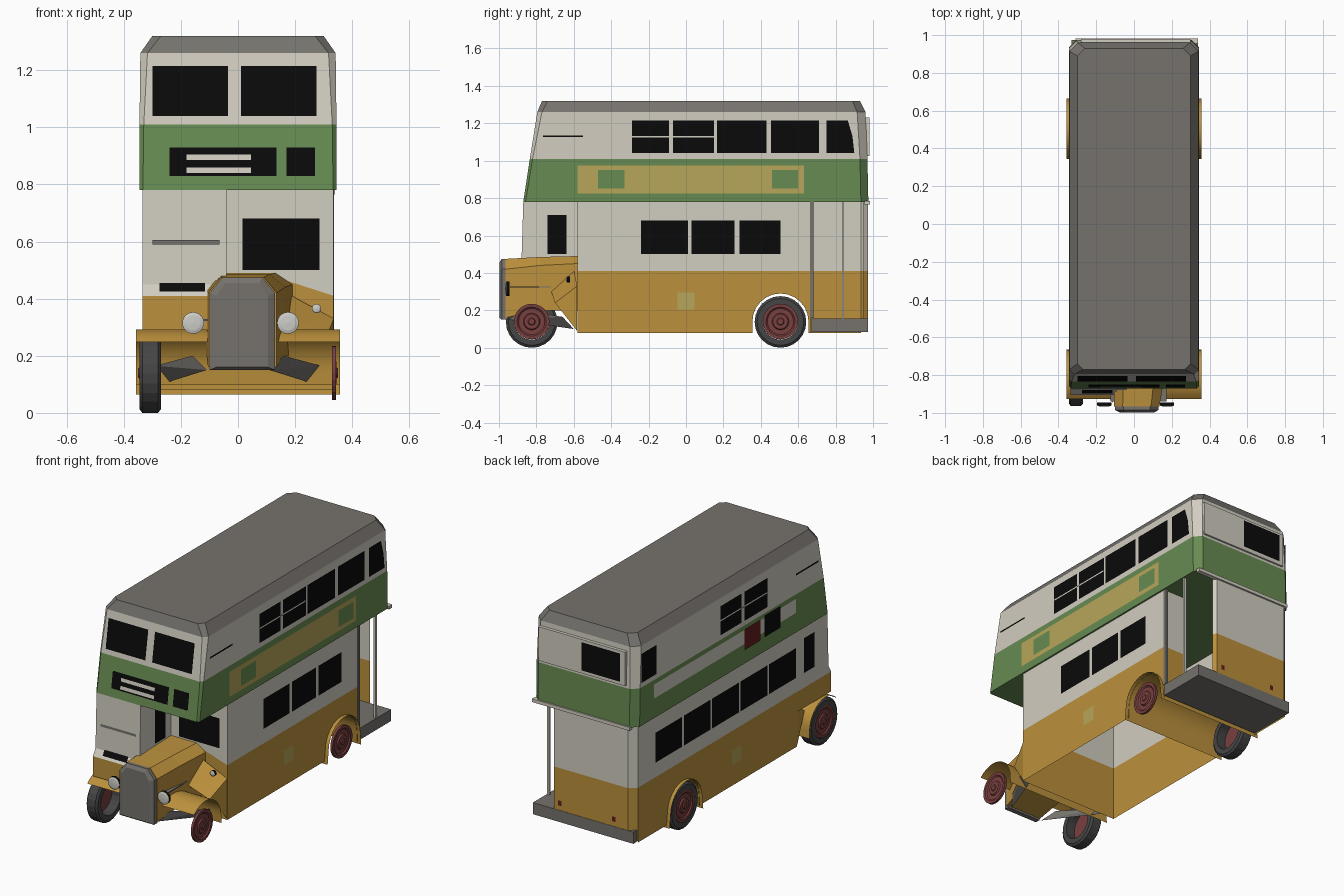
import bpy, bmesh, math
from mathutils import Vector

if "Cube" in bpy.data.objects:
    bpy.data.objects.remove(bpy.data.objects["Cube"])


def material(name, r, g, b):
    m = bpy.data.materials.new(name)
    m.use_nodes = True
    m.diffuse_color = (r, g, b, 1)
    m.node_tree.nodes["Principled BSDF"].inputs["Base Color"].default_value = (r, g, b, 1)
    return m


CREAM = material("cream", .64, .61, .53)
ORANGE = material("ochre", .50, .28, .045)
GREEN = material("green", .135, .26, .085)
GREY = material("roof grey", .18, .17, .155)
TAN = material("tan", .47, .38, .10)
TYRE = material("rubber", .06, .06, .06)
MAROON = material("maroon", .19, .05, .05)
BLACK = material("window black", .003, .003, .003)
RED = material("red", .13, .01, .012)
LAMP = material("lamp glass", .60, .60, .57)


def build(name, verts, faces, mats, rule=None, smooth=False):
    bm = bmesh.new()
    vs = [bm.verts.new(v) for v in verts]
    for f in faces:
        bm.faces.new([vs[i] for i in f])
    bmesh.ops.recalc_face_normals(bm, faces=bm.faces)
    for f in bm.faces:
        f.smooth = smooth
        if rule:
            f.material_index = rule(f.calc_center_median(), f.normal)
    me = bpy.data.meshes.new(name)
    bm.to_mesh(me)
    bm.free()
    for m in mats:
        me.materials.append(m)
    ob = bpy.data.objects.new(name, me)
    bpy.context.collection.objects.link(ob)
    return ob


def panel(name, pts, mat):
    return build(name, pts, [range(len(pts))], [mat])


def loft(name, rings, mats, rule=None, caps=True, closed=True, smooth=False):
    n = len(rings[0])
    verts = [p for r in rings for p in r]
    faces = [(k*n + i, k*n + (i+1) % n, (k+1)*n + (i+1) % n, (k+1)*n + i)
             for k in range(len(rings) - 1) for i in range(n if closed else n - 1)]
    if caps:
        faces += [tuple(range(n)), tuple(range((len(rings)-1)*n, len(rings)*n))]
    return build(name, verts, faces, mats, rule, smooth)


def box(name, x0, x1, y0, y1, z0, z1, mat):
    ring = lambda z: [(x0, y0, z), (x1, y0, z), (x1, y1, z), (x0, y1, z)]
    return loft(name, [ring(z0), ring(z1)], [mat])


def side(name, x, y0, y1, z0, z1, mat):
    return panel(name, [(x, y0, z0), (x, y1, z0), (x, y1, z1), (x, y0, z1)], mat)


def across(name, x0, x1, z0, z1, yf, mat):
    return panel(name, [(x0, yf(z0), z0), (x1, yf(z0), z0), (x1, yf(z1), z1), (x0, yf(z1), z1)], mat)


def arc(cy, cz, r, a0, a1, n=12):
    angles = [math.radians(a0 + (a1 - a0)*i/n) for i in range(n + 1)]
    return [(cy + r*math.cos(a), cz + r*math.sin(a)) for a in angles]


# Upper deck with roof
def deck_ring(z, front, back, half, cf, cb):
    right = [(half - cf, front, z), (half, front + cf, z), (half, back - cb, z), (half - cb, back, z)]
    return right + [(-x, y, z) for x, y, z in reversed(right)]


loft("upper_deck", [deck_ring(.78, -.87, .975, .345, .012, .04), deck_ring(1.01, -.835, .97, .345, .015, .04),
                    deck_ring(1.26, -.795, .96, .342, .025, .045), deck_ring(1.32, -.77, .93, .30, .03, .04)],
     [GREEN, CREAM, GREY], lambda c, n: 0 if c.z < 1.0 else 1 if c.z < 1.25 else 2)

# Lower deck walls, with rear wheel arches cut from the sides
W = .335
ARCH = [(.655, .08)] + arc(.505, .14, .15, 0, 180) + [(.355, .08)]
for s, end in ((1, .668), (-1, .935)):
    x = s * W
    tag = "left" if s > 0 else "right"
    outline = [(-.58, .08), (-.58, .41), (end, .41), (end, .08)] + ARCH
    panel(tag + "_lower_side", [(x, y, z) for y, z in outline], ORANGE)
    side(tag + "_middle_side", x, -.58, end, .41, .78, CREAM)
back_path = [(-W, .935), (-.295, .972), (.2, .972), (.215, .95)]
loft("rear_wall", [[(x, y, z) for x, y in back_path] for z in (.09, .41, .78)],
     [ORANGE, CREAM], lambda c, n: int(c.z > .41), False, False)
panel("front_bulkhead_lower", [(-W, -.58, .08), (W, -.58, .08), (W, -.58, .41), (.18, -.58, .46), (-W, -.58, .46)], ORANGE)
panel("front_bulkhead_upper", [(-W, -.58, .46), (.18, -.58, .46), (W, -.58, .41), (W, -.58, .78), (-W, -.58, .78)], CREAM)
across("platform_bulkhead_lower", .19, W, .16, .41, lambda z: .668, ORANGE)
across("platform_bulkhead_upper", .19, W, .41, .78, lambda z: .668, CREAM)
box("platform_bulkhead_edge", .32, .337, .663, .682, .16, .78, GREY)
box("platform", -.33, .34, .672, .974, .085, .155, GREY)
box("platform_pole", .322, .336, .833, .845, .155, .78, CREAM)
box("rear_lip", -.31, .34, .955, .983, .765, .785, CREAM)

# Wheel arches running across the chassis
def fender(name, path):
    loft(name, [[(x, y, z) for y, z in path] for x in (-.357, .357)], [ORANGE], None, False, False, True)


fender("rear_wheel_arch", [(.665, .065)] + arc(.505, .14, .152, 0, 180) + [(.345, .065)])
fender("front_wheel_arch", [(-.665, .10)] + arc(-.82, .14, .152, 0, 135))

# Driver's cab
CAB = [(-.58, .29), (-.905, .29), (-.905, .41), (-.88, .45), (-.87, .78), (-.58, .78), (-.58, .41)]
cab_y = lambda z: -.884 + (z - .45)*.03
rings = []
for x in (-W, -.04):
    rings.append([(x, y, z) for y, z in CAB])
cab = loft("cab", rings, [CREAM, ORANGE], lambda c, n: int(c.z < .41))
for x, out in ((-W, -.003), (-.04, .003)):
    side("cab_side_window", x + out, -.74, -.64, .5, .71, BLACK)
    side("cab_lower_side", x + out/2, -.903, -.58, .29, .41, ORANGE)
across("cab_grey_bar", -.30, -.065, .59, .605, lambda z: cab_y(z) - .002, GREY)
across("cab_vent", -.275, -.115, .425, .455, lambda z: -.907 + max(0, z - .41)*.6, BLACK)

# Bonnet, radiator and the wings beside them
def hood(y, l, r, lt, rt, low, shoulder, top):
    return [(l, y, low), (r, y, low), (r, y, shoulder), (rt, y, top), (lt, y, top), (l, y, shoulder)]


loft("bonnet", [hood(-.965, -.105, .135, -.06, .09, .16, .42, .475),
                hood(-.78, -.11, .165, -.055, .11, .2, .44, .485),
                hood(-.58, -.115, .19, -.04, .13, .2, .45, .49)], [ORANGE])
loft("radiator", [hood(-.998, -.075, .105, -.045, .075, .16, .41, .455),
                  hood(-.985, -.10, .13, -.055, .085, .15, .42, .475),
                  hood(-.955, -.10, .13, -.055, .085, .15, .42, .475)], [GREY])
for s in (1, -1):
    inner = .17 if s > 0 else -.11
    build("wing_skirt", [(inner, -.72, .3), (s*.30, -.70, .24), (s*W, -.582, .33), (s*W, -.582, .09), (inner, -.6, .42)],
          [(0, 1, 2), (1, 3, 2), (0, 2, 4)], [ORANGE])
    build("lower_valance", [(s*.11, -.95, .15), (s*.16, -.88, .2), (s*.29, -.66, .165), (s*.27, -.6, .1)],
          [(0, 1, 2), (0, 2, 3)], [GREY])
box("bonnet_seam", -.125, .172, -.94, -.59, .322, .328, GREY)


# Turned parts around the x axis or y axis
def turn(name, center, profile, axis, mats, rule=None, closed=False):
    c = Vector(center)
    rings = []
    for i in range(24):
        a = 2*math.pi*i/24
        u, v = math.cos(a), math.sin(a)
        rings.append([c + Vector((d, r*u, r*v) if axis == "x" else (r*u, d, r*v)) for d, r in profile])
    rings.append(rings[0])
    ob = loft(name, rings, mats, rule, False, closed)
    bm = bmesh.new()
    bm.from_mesh(ob.data)
    bmesh.ops.remove_doubles(bm, verts=bm.verts, dist=.0001)
    bmesh.ops.recalc_face_normals(bm, faces=bm.faces)
    for f in bm.faces:
        f.smooth = False
    bm.to_mesh(ob.data)
    bm.free()


HUB = [(-.012, 0), (-.012, .095), (.003, .095), (.003, .078), (-.004, .07),
       (-.004, .045), (.004, .04), (.004, .02), (.009, .016), (.009, 0)]
TREAD = [(-.27, .095), (-.27, .125), (-.28, .138), (-.335, .138), (-.345, .125), (-.345, .095)]
for place, y in (("front", -.825), ("rear", .505)):
    for s in (1, -1):
        turn(place + "_hub", (s*.341, y, .14), [(s*d, r) for d, r in HUB], "x", [MAROON])
    turn(place + "_tyre", (0, y, .138), TREAD, "x", [TYRE], None, True)
for name, x, y, z, r in (("headlamp", -.157, -.955, .315, .038), ("headlamp", .175, -.955, .315, .038),
                         ("side_lamp", .275, -.63, .365, .016)):
    turn(name, (x, y, z), [(.01, 0), (.01, r), (-.006, r)], "y", [BLACK])
    turn(name + "_glass", (x, y, z), [(-.006, r), (-.01, r*.7), (-.012, 0)], "y", [LAMP])

# Upper front windows and destination display
def front_y(z):
    return (-.87 + (z - .78)*.152 if z < 1.01 else -.835 + (z - 1.01)*.16) - .003


for x0, x1 in ((-.30, -.035), (.01, .275)):
    across("upper_front_window", x0, x1, 1.04, 1.215, front_y, BLACK)
for x0, x1 in ((-.24, .135), (.17, .27)):
    across("display_panel", x0, x1, .83, .93, front_y, BLACK)
for z in (.84, .885):
    across("display_bar", -.18, .045, z, z + .02, lambda h: front_y(h) - .003, CREAM)
across("bulkhead_window", .015, .285, .5, .68, lambda z: -.583, BLACK)

# Left side windows and painted panels
U = .348
for y0, y1 in ((-.29, -.09), (-.07, .15), (.165, .43), (.455, .71)):
    side("left_upper_window", U, y0, y1, 1.04, 1.215, BLACK)
panel("left_corner_window", [(U, .75, 1.04), (U, .90, 1.04), (U, .89, 1.13), (U, .865, 1.215), (U, .75, 1.215)], BLACK)
side("left_window_bar", U + .002, -.29, .15, 1.125, 1.133, CREAM)
for y0, y1 in ((-.24, .01), (.03, .26), (.285, .505)):
    side("left_lower_window", W + .003, y0, y1, .5, .68, BLACK)
side("left_advert", U, -.58, .63, .825, .975, TAN)
for y0, y1 in ((-.47, -.33), (.46, .60)):
    side("left_advert_square", U + .002, y0, y1, .85, .95, GREEN)

# Right side windows and painted panels
for y0, y1 in ((.78, .92), (-.03, .17), (-.28, -.06)):
    side("right_upper_window", -U, y0, y1, 1.04, 1.215, BLACK)
side("right_window_bar", -U - .002, -.28, .17, 1.125, 1.133, CREAM)
for i in range(5):
    y = .52 - i*.271
    side("right_lower_window", -W - .003, y, y + .255, .5, .68, BLACK)
side("right_advert", -U, -.55, .80, .90, .985, CREAM)
side("right_red_notice", -U - .002, -.21, -.06, .865, .99, RED)
side("right_black_notice", -U - .002, -.40, -.25, .87, 1.0, BLACK)
for s in (1, -1):
    side("front_quarter_line", s*U, -.765, -.55, 1.126, 1.136, BLACK)
    side("small_panel", s*(W + .003), -.045, .045, .205, .295, TAN)

# Rear windows and lights
box("rear_window_frame", -.28, .30, .95, .980, 1.025, 1.23, CREAM)
across("rear_window", -.25, .01, 1.045, 1.215, lambda z: .984, BLACK)
across("rear_blank_pane", .05, .27, 1.045, 1.215, lambda z: .984, CREAM)
for x in (.16, -.20):
    across("rear_light", x - .012, x + .012, .185, .215, lambda z: .976, RED)
